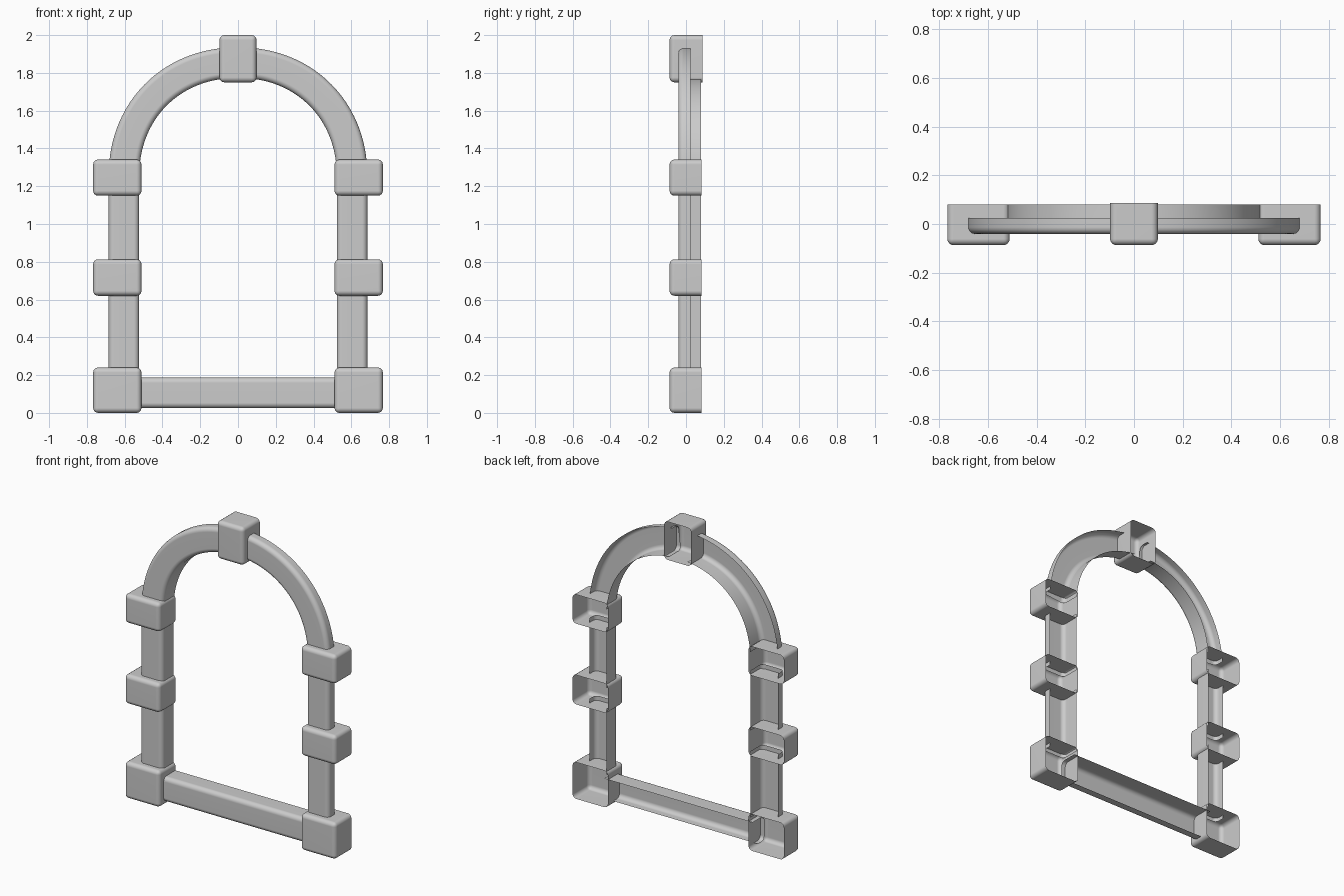
import bpy, bmesh, math
from mathutils import Vector

if "Cube" in bpy.data.objects:
    bpy.data.objects.remove(bpy.data.objects["Cube"])


def finish(bm, name, mirror=False):
    mesh = bpy.data.meshes.new(name)
    bm.to_mesh(mesh)
    bm.free()
    obj = bpy.data.objects.new(name, mesh)
    bpy.context.collection.objects.link(obj)
    bpy.ops.object.select_all(action='DESELECT')
    obj.select_set(True)
    bpy.context.view_layer.objects.active = obj
    bpy.ops.object.shade_smooth_by_angle(angle=math.radians(35))
    if mirror:
        mod = obj.modifiers.new("mirror", 'MIRROR')
        mod.use_mirror_merge = False
    wn = obj.modifiers.new("weighted_normal", 'WEIGHTED_NORMAL')
    wn.keep_sharp = True
    return obj


def open_block(name, x0, x1, y0, y1, z0, z1, radius=0.026, mirror=False):
    """Rounded hollow box with the back (+y) left open."""
    bm = bmesh.new()
    bmesh.ops.create_cube(bm, size=1)
    for v in bm.verts:
        v.co = Vector(((x0 + x1) / 2 + v.co.x * (x1 - x0),
                       (y0 + y1) / 2 + v.co.y * (y1 - y0),
                       (z0 + z1) / 2 + v.co.z * (z1 - z0)))
    edges = [e for e in bm.edges if min(v.co.y for v in e.verts) < y1 - 1e-4]
    bmesh.ops.bevel(bm, geom=edges, offset=radius, offset_type='OFFSET',
                    segments=4, profile=0.5, affect='EDGES')
    back = [f for f in bm.faces if all(v.co.y > y1 - 1e-4 for v in f.verts)]
    bmesh.ops.delete(bm, geom=back, context='FACES')
    return finish(bm, name, mirror)


def channel_profile(half=0.081, front=-0.041, outer_back=0.024, inner_back=0.08, r=0.028):
    """Section from short outer lip, around the front, to the deep inner wall."""
    pts = [(half, outer_back)]
    for k in range(6):
        a = math.pi / 2 * k / 5
        pts.append((half - r + r * math.cos(a), front + r - r * math.sin(a)))
    for k in range(6):
        a = math.pi / 2 * (1 + k / 5)
        pts.append((-half + r + r * math.cos(a), front + r - r * math.sin(a)))
    pts.append((-half, inner_back))
    return pts


def channel(name, path, mirror=False):
    """Sweep the section along an (x, z) path; outside lies right of travel."""
    bm = bmesh.new()
    rows = []
    for i, p in enumerate(path):
        a, b = Vector(path[max(i - 1, 0)]), Vector(path[min(i + 1, len(path) - 1)])
        t = (b - a).normalized()
        rows.append([bm.verts.new((p[0] + u * t.y, y, p[1] - u * t.x))
                     for u, y in channel_profile()])
    for r0, r1 in zip(rows, rows[1:]):
        for j in range(len(r0) - 1):
            bm.faces.new((r0[j], r1[j], r1[j + 1], r0[j + 1]))
    return finish(bm, name, mirror)


# Blocks on both side pillars
for name, z0, z1 in (("base_block", 0.0, 0.24),
                     ("middle_block", 0.62, 0.813),
                     ("upper_block", 1.15, 1.341)):
    open_block(name, 0.511, 0.767, -0.087, 0.081, z0, z1, mirror=True)

# Keystone at the top of the arch
open_block("keystone", -0.098, 0.098, -0.087, 0.087, 1.75, 2.0)

# Side pillars, ending just inside the blocks
PX = 0.604
channel("lower_pillar", [(PX, 0.215), (PX, 0.65)], mirror=True)
channel("upper_pillar", [(PX, 0.785), (PX, 1.18)], mirror=True)

# Bottom sill
channel("sill", [(-0.54, 0.106), (0.54, 0.106)])

# Arch half, slightly fuller than an ellipse
arch = []
for k in range(33):
    t = 0.085 + (1.46 - 0.085) * k / 32
    arch.append((PX * math.cos(t) ** 0.95, 1.25 + 0.604 * math.sin(t) ** 0.95))
channel("arch", arch, mirror=True)
